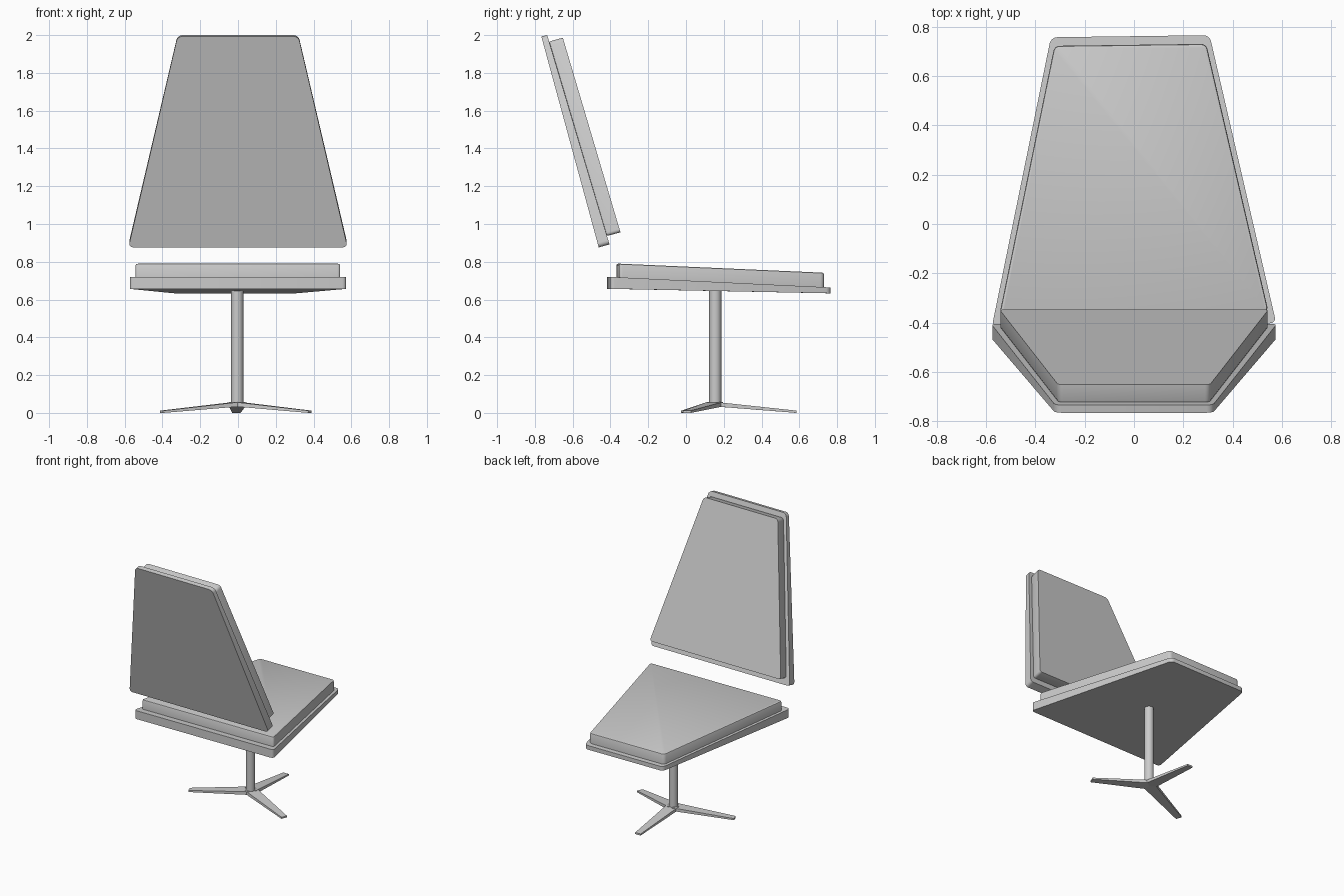
import bpy, bmesh
from math import radians, cos, sin, atan2, hypot
from mathutils import Matrix, Vector

cube = bpy.data.objects.get("Cube")
if cube:
    bpy.data.objects.remove(cube, do_unlink=True)

grey = bpy.data.materials.new("soft grey")
grey.use_nodes = True
GREY = (0.6, 0.6, 0.6, 1)
grey.diffuse_color = GREY
grey.node_tree.nodes["Principled BSDF"].inputs["Base Color"].default_value = GREY


def finish(name, bm):
    bmesh.ops.recalc_face_normals(bm, faces=bm.faces)
    mesh = bpy.data.meshes.new(name)
    bm.to_mesh(mesh)
    bm.free()
    mesh.materials.append(grey)
    obj = bpy.data.objects.new(name, mesh)
    bpy.context.collection.objects.link(obj)
    bpy.ops.object.select_all(action='DESELECT')
    obj.select_set(True)
    bpy.context.view_layer.objects.active = obj
    bpy.ops.object.shade_smooth_by_angle(angle=radians(35))
    return obj


def hexahedron(bm, lower, upper):
    """Six-sided block from two matching quads; returns corner and rim edges."""
    a = [bm.verts.new(p) for p in lower]
    b = [bm.verts.new(p) for p in upper]
    bm.faces.new(a[::-1])
    top = bm.faces.new(b)
    for i in range(4):
        j = (i + 1) % 4
        bm.faces.new((a[i], a[j], b[j], b[i]))
    return [bm.edges.get((a[i], b[i])) for i in range(4)], top


def slab(name, wide, narrow, profile, corner, rim=0, yaw=0):
    """Trapezoid panel; profile is (y, z) at wide under/upper, narrow under/upper."""
    bm = bmesh.new()
    wu, wt, nu, nt = profile

    def ring(w, n):
        return [(-wide, *w), (wide, *w), (narrow, *n), (-narrow, *n)]
    edges, top = hexahedron(bm, ring(wu, nu), ring(wt, nt))
    up = Vector((0, *wt)) - Vector((0, *wu))
    bmesh.ops.bevel(bm, geom=edges, offset=corner, segments=4,
                    profile=0.5, affect='EDGES')
    if rim:
        bm.normal_update()
        top = max(bm.faces, key=lambda f: f.normal.dot(up))
        bmesh.ops.bevel(bm, geom=list(top.edges), offset=rim, segments=2,
                        profile=0.5, affect='EDGES')
    pivot = Vector((0, -0.4, 0))
    bmesh.ops.rotate(bm, verts=bm.verts, cent=pivot, matrix=Matrix.Rotation(yaw, 3, 'Z'))
    return finish(name, bm)


# Seat: tapered shell and cushion
TURN = radians(0.75)
slab("seat_shell", 0.577, 0.322,
     [(-0.41, 0.657), (-0.41, 0.72), (0.762, 0.633), (0.762, 0.664)], 0.025, yaw=TURN)
slab("seat_cushion", 0.546, 0.308,
     [(-0.362, 0.715), (-0.362, 0.79), (0.727, 0.664), (0.727, 0.742)], 0.02, 0.009, TURN)

# Backrest: the same pair, leaning back
slab("backrest_shell", 0.58, 0.32,
     [(-0.462, 0.876), (-0.405, 0.892), (-0.766, 1.993), (-0.735, 2.0)], 0.025)
slab("backrest_cushion", 0.546, 0.308,
     [(-0.42, 0.936), (-0.347, 0.956), (-0.726, 1.966), (-0.652, 1.986)], 0.02, 0.009)

# Pedestal column
HUB = Vector((-0.004, 0.155, 0))
bm = bmesh.new()
bmesh.ops.create_cone(bm, cap_ends=True, segments=24, radius1=0.032, radius2=0.032, depth=0.605,
                      matrix=Matrix.Translation(HUB + Vector((0, 0, 0.347))))
finish("pedestal_column", bm)

# Three tapered feet sloping to the floor
feet = {"left_foot": (0.385, -0.15), "right_foot": (-0.4, -0.16), "rear_foot": (-0.005, 0.43)}
for name, (dx, dy) in feet.items():
    length, angle = hypot(dx, dy), atan2(dy, dx)
    bm = bmesh.new()

    def quad(z_hub, z_tip):
        return [(0, -0.044, z_hub), (length, -0.022, z_tip),
                (length, 0.022, z_tip), (0, 0.044, z_hub)]
    hexahedron(bm, quad(0.034, 0.0), quad(0.058, 0.012))
    bm.transform(Matrix.Translation(HUB) @ Matrix.Rotation(angle, 4, 'Z'))
    finish(name, bm)
